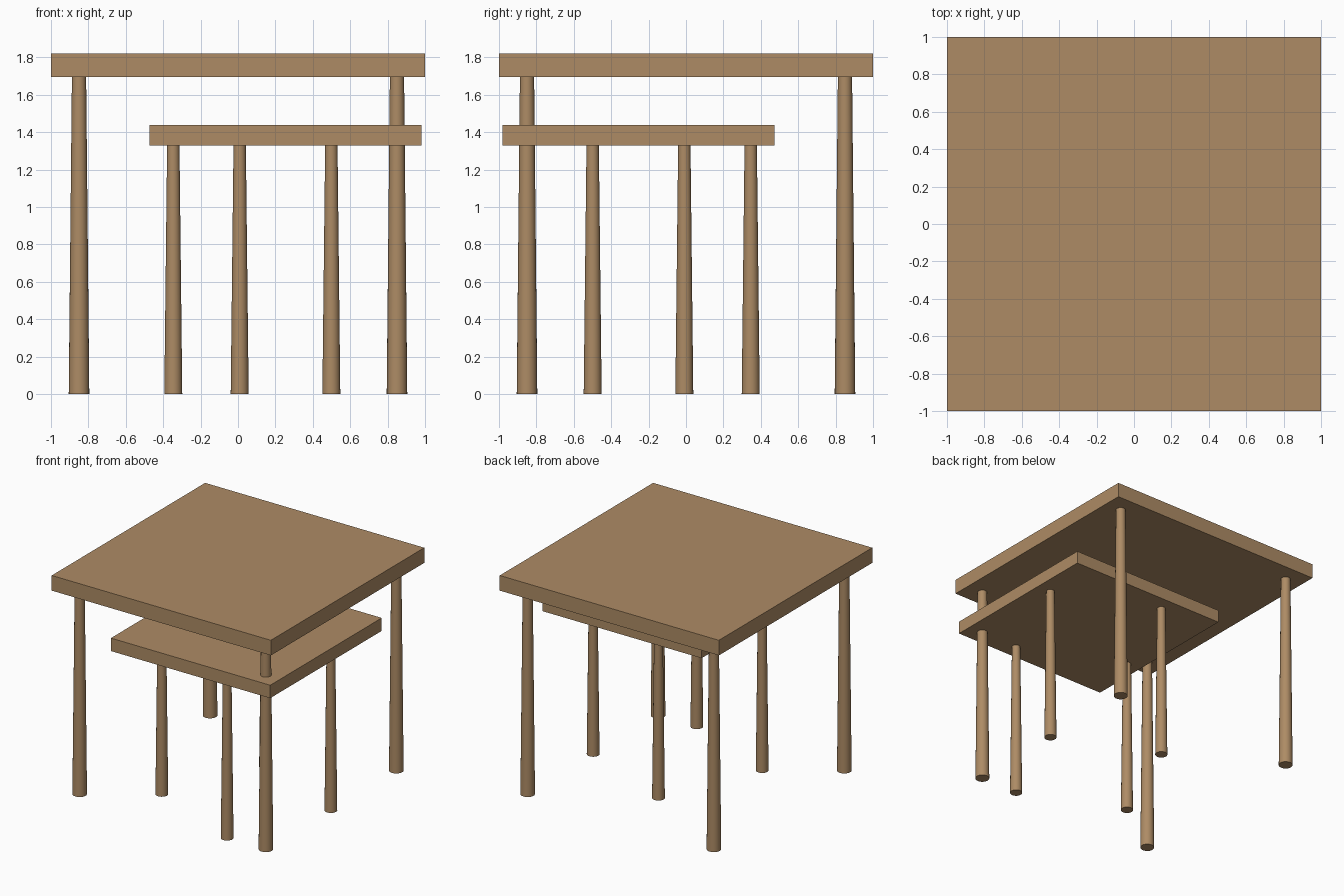
import bpy

if "Cube" in bpy.data.objects:
    bpy.data.objects.remove(bpy.data.objects["Cube"])

wood = bpy.data.materials.new("wood")
wood.diffuse_color = (0.42, 0.26, 0.13, 1)
wood.use_nodes = True
wood.node_tree.nodes["Principled BSDF"].inputs["Base Color"].default_value = wood.diffuse_color


def finish(name):
    ob = bpy.context.object
    ob.name = name
    ob.data.materials.append(wood)
    return ob


def slab(name, cx, cy, half, z0, z1):
    bpy.ops.mesh.primitive_cube_add(size=1, location=(cx, cy, (z0 + z1) / 2))
    ob = finish(name)
    ob.scale = (2 * half, 2 * half, z1 - z0)
    bpy.ops.object.transform_apply(location=False, rotation=False, scale=True)


def leg(name, x, y, r_foot, r_top, height):
    bpy.ops.mesh.primitive_cone_add(vertices=24, radius1=r_foot, radius2=r_top,
                                    depth=height, location=(x, y, height / 2))
    finish(name)
    bpy.ops.object.shade_smooth_by_angle()


def table(name, cx, cy, half, z0, z1, a, b, r_foot, r_top):
    slab(name + "_top", cx, cy, half, z0, z1)
    # four legs, each a quarter turn of the offset (a, b)
    dx, dy = a, b
    for i in range(4):
        leg(f"{name}_leg_{i + 1}", cx + dx, cy + dy, r_foot, r_top, z0)
        dx, dy = -dy, dx


# large table with corner legs
table("large_table", 0, 0, 1.0, 1.695, 1.82, 0.85, 0.85, 0.055, 0.038)
# small nesting table, its legs set in a turned square
table("small_table", 0.254, -0.254, 0.727, 1.33, 1.437, 0.6, 0.245, 0.048, 0.033)
